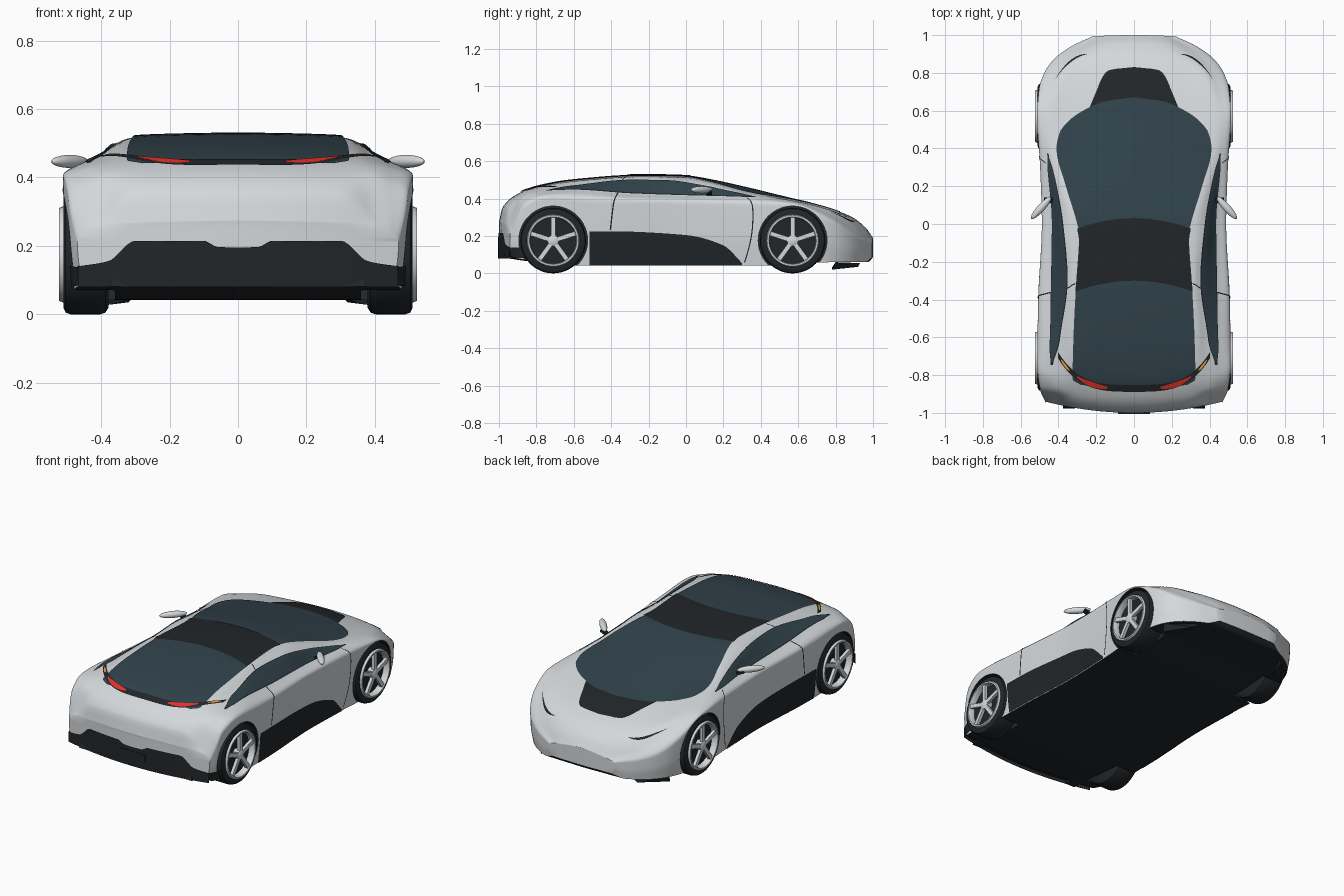
import bpy, bmesh, math
from mathutils import Vector, Matrix

if "Cube" in bpy.data.objects:
    bpy.data.objects.remove(bpy.data.objects["Cube"])

def material(name, *rgb):
    m = bpy.data.materials.new(name)
    m.diffuse_color = (*rgb, 1)
    m.use_nodes = True
    m.node_tree.nodes["Principled BSDF"].inputs["Base Color"].default_value = m.diffuse_color
    return m

SILVER = material("silver", .66, .69, .71)
BLACK = material("black", .016, .019, .022)
GLASS = material("glass", .03, .055, .07)
RED = material("red", .8, .03, .02)
ORANGE = material("orange", .9, .35, .03)

def pchip(tab, t):
    """Smooth curve through (t, value) points without overshoot."""
    n = len(tab)
    t = min(max(t, tab[0][0]), tab[-1][0])
    d = [(tab[i+1][1]-tab[i][1]) / (tab[i+1][0]-tab[i][0]) for i in range(n-1)]
    k = next((i for i in range(n-1) if t <= tab[i+1][0]), n-2)
    def slope(i):
        if i == 0 or i == n-1:
            return d[0 if i == 0 else -1]
        a, b = d[i-1], d[i]
        return 2*a*b/(a+b) if a*b > 0 else 0
    h = tab[k+1][0]-tab[k][0]
    q = (t-tab[k][0])/h
    return ((1+2*q)*(1-q)**2*tab[k][1] + q*(1-q)**2*h*slope(k)
            + q*q*(3-2*q)*tab[k+1][1] + q*q*(q-1)*h*slope(k+1))

# Feature lines of the body along its length: (y, value)
ROOF_Z = [(-1, .275), (-.98, .355), (-.9, .425), (-.8, .465), (-.6, .50), (-.22, .525), (0, .52), (.13, .50),
          (.3, .463), (.56, .40), (.72, .362), (.88, .305), (.96, .245), (1, .19)]
GLASS_X = [(-1, .30), (-.6, .32), (-.3, .31), (0, .30), (.2, .36), (.4, .39), (.6, .34), (.8, .27), (1, .10)]
GLASS_DROP = [(-1, .008), (0, .008), (.3, .022), (.6, .008), (1, .008)]
RAIL_X = [(-1, .40), (-.6, .38), (-.3, .35), (0, .375), (.2, .405), (.4, .43), (.6, .42), (.8, .36), (1, .15)]
RAIL_Z = [(-1, .26), (-.9, .41), (-.8, .446), (-.6, .472), (-.3, .50), (-.1, .497), (.1, .468), (.3, .43),
          (.57, .389), (.75, .345), (.88, .285), (.96, .225), (1, .175)]
BELT_X = [(-1, .45), (-.8, .452), (-.5, .44), (0, .43), (.3, .455), (.57, .475), (.75, .44), (.9, .34), (1, .19)]
BELT_Z = [(-1, .24), (-.9, .39), (-.8, .43), (-.6, .447), (-.3, .43), (0, .42), (.3, .41), (.57, .383),
          (.75, .325), (.9, .24), (1, .165)]
SIDE_X = [(-1, .47), (-.93, .495), (-.75, .512), (-.4, .507), (0, .488), (.3, .497), (.57, .513), (.72, .502),
          (.8, .475), (.88, .42), (.95, .33), (1, .22)]
SIDE_Z = [(-1, .21), (-.9, .36), (-.75, .405), (-.5, .39), (0, .38), (.3, .372), (.57, .367), (.75, .29), (.9, .2), (1, .155)]
FLOOR_Z = [(-1, .10), (-.95, .08), (-.55, .042), (.4, .042), (.8, .06), (.97, .06), (1, .085)]

cache = {}
def section(s):
    if s not in cache:
        a, bx, fl = pchip(ROOF_Z, s), pchip(GLASS_X, s), pchip(FLOOR_Z, s)
        bz, ex, ez = a-pchip(GLASS_DROP, s), pchip(SIDE_X, s), pchip(SIDE_Z, s)
        xs = [-bx, 0, bx, pchip(RAIL_X, s), pchip(BELT_X, s), ex, ex*.992, ex-.02]
        zs = [bz, a, bz, pchip(RAIL_Z, s), pchip(BELT_Z, s), ez, (ez+fl)/2, fl]
        cache[s] = ([(i-1, x) for i, x in enumerate(xs)], [(i-1, z) for i, z in enumerate(zs)])
    return cache[s]

def bow(s, x):
    """Roundness in plan of the tail and the nose."""
    tail, nose = max(0, (-.6-s)/.4), max(0, (s-.8)/.2)
    return (.06*tail**2 - .03*nose**2) * (x/.47)**2

def surf(s, u, off=0):
    def base(s, u):
        px, pz = section(round(s, 5))
        x = pchip(px, u)
        return Vector((x, s+bow(s, x), pchip(pz, u)))
    p = base(s, u)
    if off:
        e = .002
        n = (base(s, u+e)-base(s, max(u-e, 0))).cross(base(min(s+e, 1), u)-base(max(s-e, -1), u))
        p += n.normalized()*off
        if u == 0:
            p.x = 0
    return p

def find(s, axis, target, lo, hi):
    """Section parameter where x (axis 0) or z (axis 1) reaches target."""
    tab, sign = section(round(s, 5))[axis], 1 if axis == 0 else -1
    for _ in range(22):
        m = (lo+hi)/2
        lo, hi = (m, hi) if sign*(pchip(tab, m)-target) < 0 else (lo, m)
    return lo

def on_top(x, y, off):
    return surf(y, 0 if x <= 0 else find(y, 0, x, 0, 4), off)

def on_side(y, z, off):
    return surf(y, find(y, 1, z, 1, 6), off)

def finish(bm, name, mats, mirror=True, cutter=None):
    me = bpy.data.meshes.new(name)
    bm.to_mesh(me)
    bm.free()
    ob = bpy.data.objects.new(name, me)
    bpy.context.collection.objects.link(ob)
    for m in mats:
        me.materials.append(m)
    bpy.ops.object.select_all(action='DESELECT')
    ob.select_set(True)
    bpy.context.view_layer.objects.active = ob
    if mirror:
        ob.modifiers.new("mirror", 'MIRROR').merge_threshold = .0005
        bpy.ops.object.modifier_apply(modifier="mirror")
    if cutter:
        b = ob.modifiers.new("arches", 'BOOLEAN')
        b.operation, b.solver, b.object, b.material_mode = 'DIFFERENCE', 'EXACT', cutter, 'TRANSFER'
        bpy.ops.object.modifier_apply(modifier="arches")
    bpy.ops.object.shade_smooth_by_angle(angle=math.radians(35))

    return ob

def grid(bm, rows):
    vs = [[bm.verts.new(p) for p in r] for r in rows]
    return [[bm.faces.new((a[j], a[j+1], b[j+1], b[j])) for j in range(len(a)-1)] for a, b in zip(vs, vs[1:])]

def panel(name, mat, f, nt=24, nv=6):
    bm = bmesh.new()
    grid(bm, [[f(i/nt, j/nv) for j in range(nv+1)] for i in range(nt+1)])
    bmesh.ops.remove_doubles(bm, verts=bm.verts, dist=.00005)
    return finish(bm, name, [mat])

def lathe(bm, profile, centre, n=40):
    """Revolve an (x, radius) profile around the axle."""
    grid(bm, [[Vector(centre)+Vector((x, r*math.cos(a), r*math.sin(a))) for x, r in profile]
              for a in [2*math.pi*i/n for i in range(n+1)]])
    bmesh.ops.remove_doubles(bm, verts=bm.verts, dist=.0001)
    bmesh.ops.recalc_face_normals(bm, faces=bm.faces)

def box(bm, matrix, size):
    bmesh.ops.create_cube(bm, size=1, matrix=matrix @ Matrix.Diagonal((*size, 1)))

# Wheel arch cutter
AXLES = {"rear": -.71, "front": .57}
bm = bmesh.new()
for y in AXLES.values():
    for side in (-1, 1):
        bmesh.ops.create_cone(bm, cap_ends=True, segments=48, radius1=.184, radius2=.184, depth=.24,
                              matrix=Matrix.Translation((side*.48, y, .176)) @ Matrix.Rotation(math.pi/2, 4, 'Y'))
cutter = finish(bm, "wheel_arch_cutter", [BLACK], mirror=False)
cutter.hide_render = True

# Body shell: lofted half with closed ends and black floor
bm = bmesh.new()
rows = []
N = 90
for i in range(N+1):
    s = -math.cos(math.pi*i/N)
    ring = [surf(s, 6*j/36) for j in range(37)]
    rows.append(ring + [Vector((0, s, ring[-1].z))])
def cap(s):
    return [[Vector((p.x*f, s+bow(s, p.x*f), p.z)) for p in rows[0 if s < 0 else -1]] for f in (0, .25, .5, .75)]
for r in grid(bm, cap(-1) + rows + cap(1)[::-1]):
    r[-1].material_index = 1
bmesh.ops.remove_doubles(bm, verts=bm.verts, dist=.0001)
bmesh.ops.recalc_face_normals(bm, faces=bm.faces)
finish(bm, "body", [SILVER, BLACK], cutter=cutter)

# Glass roof, dark roof panel and hood patch
def strip(widths, off, arch=0):
    y0, y1 = widths[0][0], widths[-1][0]
    def f(t, v):
        y = y0+(y1-y0)*(1-math.cos(math.pi*t))/2
        x = pchip(widths, y)*v
        return on_top(x, y-arch*x*x, off)
    return f
panel("windscreen_and_rear_glass", GLASS,
      strip([(-.86, .28), (-.83, .325), (-.6, .32), (-.3, .305), (-.05, .29), (0, .30), (.2, .36), (.4, .41),
             (.48, .395), (.55, .34), (.61, .25), (.65, .15), (.67, 0)], .004), 64, 12)
panel("roof_panel", BLACK, strip([(-.30, .31), (-.05, .29), (.03, .30)], .0065, .6), 20, 10)
panel("hood_patch", BLACK, strip([(.58, .25), (.7, .20), (.78, .165), (.815, .13), (.83, 0)], .0025), 24, 8)

# Side windows
UP = [(-.74, 2.7), (-.62, 2.25), (-.3, 2.08), (.1, 2.05), (.28, 2.3), (.36, 2.8)]
LOW = [(-.74, 2.75), (-.65, 2.93), (0, 3), (.3, 3), (.36, 2.85)]
def window(grow, off):
    def f(t, v):
        s = -.74-grow*.2+(1.1+grow*.4)*t
        a, b = pchip(UP, s)-grow, pchip(LOW, s)+grow
        return surf(s, a+(b-a)*v, off)
    return f
panel("window_trim", BLACK, window(.07, .0015), 40)
panel("side_window", GLASS, window(0, .004), 40)

# Side sills and door seams
SILL = [(-.515, .225), (-.4, .225), (0, .205), (.2, .15), (.3, .055)]
def sill(t, v):
    y = -.515+.815*t
    top = pchip(SILL, y)
    return on_side(y, top+(.043-top)*v, .004)
panel("side_sill", BLACK, sill, 36, 6)
panel("door_seam", BLACK, lambda t, v: surf(-.32-.022*4*v+.007*t, 1+3.9*v, .003), 1, 40)
panel("fender_seam", BLACK, lambda t, v: surf(.29+.065*math.sin(math.pi*(.15+.75*v))+.006*t, 3.2+2.7*v, .003), 1, 30)

# Tail lamps along the edge of the rear glass
def lamp(x0, x1, half, off):
    def f(t, v):
        x = x0+(x1-x0)*v
        return on_top(x, -.868+.1*(x/.35)**4+half*(2*t-1)*(1 if x0 == 0 else .35+.65*math.sin(math.pi*v)), off)
    return f
panel("tail_lamp_band", BLACK, lamp(0, .40, .018, .006), 2, 24)
panel("tail_lamp", RED, lamp(.14, .30, .014, .009), 2, 14)
panel("turn_lamp", ORANGE, lamp(.34, .385, .010, .009), 2, 8)

# Headlamp slits
panel("headlamp", BLACK, lambda t, v: on_top(.24+.18*v, .90-.14*v*v+.006*(2*t-1)*math.sin(math.pi*v), .003), 2, 16)

# Rear diffuser wrapping round the corners
DIFF = [(0, .195), (.06, .197), (.10, .215), (.30, .215), (.38, .155), (.47, .14)]
def diffuser(t, v):
    z0 = pchip(DIFF, min(t*.6, .47))
    z = .08+(z0-.08)*(1-v)
    x = t*.6
    if x < .468:
        return Vector((x, -1.0+bow(-1, x)-.004, z))
    return on_side(-1+(x-.468)/.132*.11, max(z, .084), .006)
panel("rear_diffuser", BLACK, diffuser, 50, 4)
bm = bmesh.new()
box(bm, Matrix.Translation((0, -.997, .147)), (.17, .018, .045))
finish(bm, "plate_recess", [BLACK], mirror=False)
bm = bmesh.new()
bmesh.ops.create_cone(bm, cap_ends=True, segments=4, radius1=.045, radius2=.015, depth=.055,
                      matrix=Matrix.Translation((.345, -.945, .108)) @ Matrix.Rotation(math.pi/4, 4, 'Z'))
finish(bm, "diffuser_fin", [BLACK])

# Front splitter fins
bm = bmesh.new()
for p in [(.30, .93, .055), (.44, .78, .02), (.45, .80, .06), (.32, .92, .035), (.36, .78, .03)]:
    bm.verts.new(p)
bmesh.ops.convex_hull(bm, input=bm.verts)
finish(bm, "front_splitter", [BLACK])

# Wheels
for place, y in AXLES.items():
    bm = bmesh.new()
    lathe(bm, [(.378, 0), (.378, .155), (.388, .170), (.403, .175), (.49, .175), (.504, .170), (.511, .156),
               (.511, .138), (.485, .128), (.48, 0)], (0, y, .175), 48)
    finish(bm, place + "_tyre", [BLACK])
    bm = bmesh.new()
    lathe(bm, [(.485, .123), (.516, .123), (.523, .127), (.523, .136), (.51, .141), (.485, .141), (.485, .123)], (0, y, .175), 48)
    lathe(bm, [(.48, .03), (.516, .03), (.522, .02), (.522, 0)], (0, y, .175), 24)
    for k in range(5):
        turn = Matrix.Translation((.509, y, .175)) @ Matrix.Rotation(2*math.pi*k/5, 4, 'X')
        box(bm, turn @ Matrix.Translation((0, 0, .072)), (.018, .024, .11))
    finish(bm, place + "_rim", [SILVER])

# Door mirrors
bm = bmesh.new()
aim = Matrix.Translation((.492, .085, .447)) @ Matrix.Rotation(math.radians(-48), 4, 'Z')
bmesh.ops.create_uvsphere(bm, u_segments=24, v_segments=12, radius=1,
                          matrix=aim @ Matrix.Diagonal((.078, .02, .019, 1)))
finish(bm, "door_mirror", [SILVER])
bm = bmesh.new()
box(bm, Matrix.Translation((.452, .125, .430)) @ Matrix.Rotation(math.radians(-20), 4, 'Y'), (.05, .03, .012))
finish(bm, "mirror_stalk", [BLACK])
